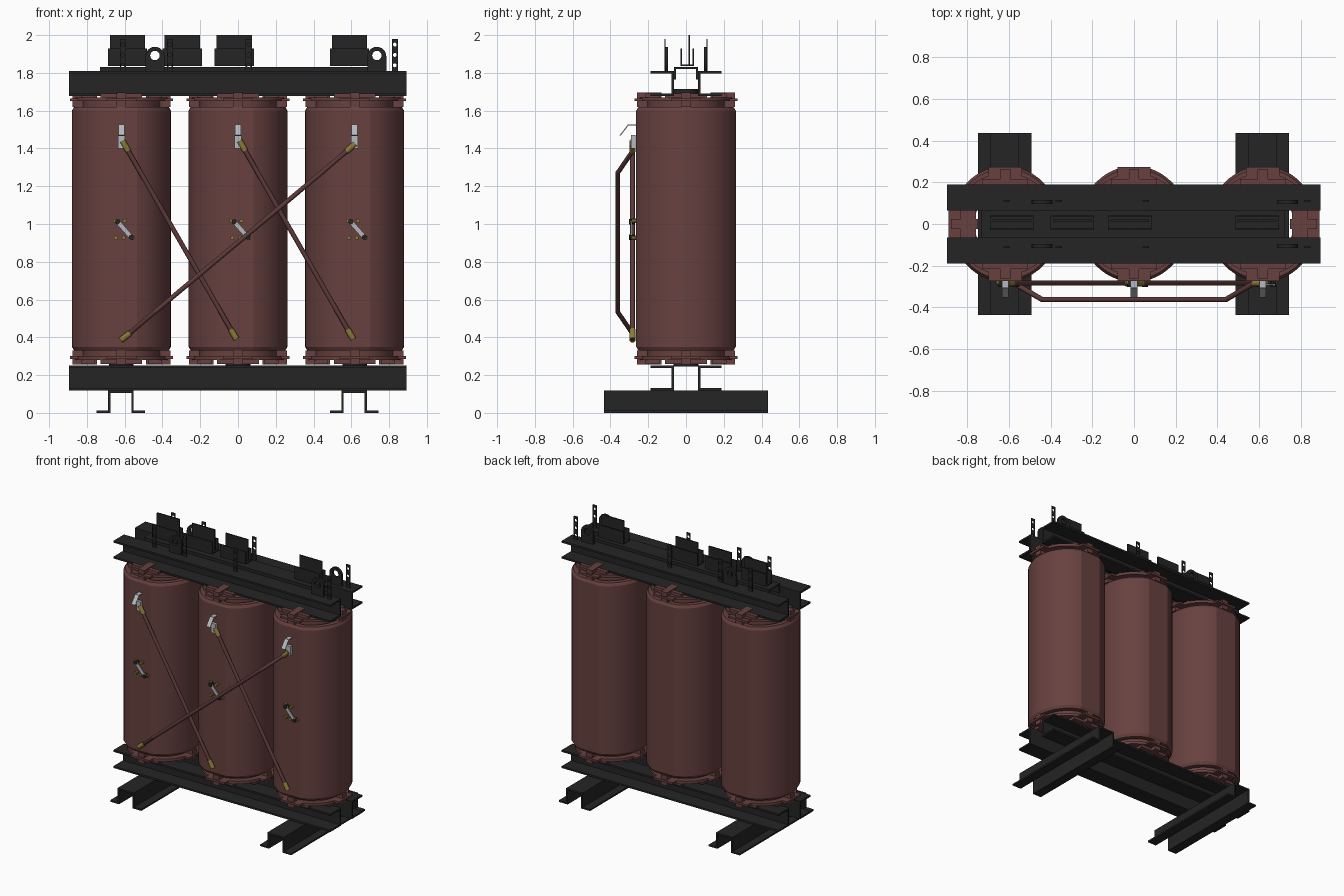
import bpy, bmesh
from math import sin, cos, pi, radians, asin
from mathutils import Vector, Matrix

cube = bpy.data.objects.get("Cube")
if cube:
    bpy.data.objects.remove(cube)


def material(name, r, g, b):
    m = bpy.data.materials.new(name)
    m.use_nodes = True
    m.diffuse_color = (r, g, b, 1)
    m.node_tree.nodes["Principled BSDF"].inputs["Base Color"].default_value = (r, g, b, 1)
    return m


RESIN = material("red brown resin", .135, .053, .050)
CABLE = material("dark brown cable", .105, .042, .040)
BLACK = material("black steel", .018, .018, .018)
BRASS = material("brass yellow", .26, .20, .035)
METAL = material("light grey metal", .46, .49, .52)
COILS = {"right": -.617, "middle": 0, "left": .617}


def finish(name, bm, mat, smooth=None):
    bmesh.ops.recalc_face_normals(bm, faces=bm.faces)
    me = bpy.data.meshes.new(name)
    bm.to_mesh(me)
    bm.free()
    me.materials.append(mat)
    ob = bpy.data.objects.new(name, me)
    bpy.context.collection.objects.link(ob)
    if smooth:
        bpy.ops.object.select_all(action='DESELECT')
        ob.select_set(True)
        bpy.context.view_layer.objects.active = ob
        bpy.ops.object.shade_smooth_by_angle(angle=radians(smooth))
    return ob


def add_box(bm, x, y, z, turn=None):
    """Box from three (low, high) ranges."""
    size = [b - a for a, b in (x, y, z)]
    mid = [(a + b) / 2 for a, b in (x, y, z)]
    mat = Matrix.Translation(mid) @ Matrix.Diagonal((*size, 1))
    bmesh.ops.create_cube(bm, size=1, matrix=turn @ mat if turn else mat)


def add_rod(bm, a, b, r, sides=12):
    a, b = Vector(a), Vector(b)
    d = b - a
    mat = Matrix.Translation((a + b) / 2) @ d.to_track_quat('Z', 'Y').to_matrix().to_4x4()
    bmesh.ops.create_cone(bm, cap_ends=True, segments=sides, radius1=r, radius2=r,
                          depth=d.length, matrix=mat)


def add_tube(bm, x, outline, profile):
    """Closed loft: profile is a loop of (scale, z) rings of the outline."""
    rings = [[bm.verts.new((x + px * s, py * s, z)) for px, py in outline] for s, z in profile]
    n = len(outline)
    for i, ring in enumerate(rings):
        nxt = rings[(i + 1) % len(rings)]
        for k in range(n):
            j = (k + 1) % n
            bm.faces.new((ring[k], ring[j], nxt[j], nxt[k]))


def extrude_path(bm, pts, thick, place, lo, hi):
    """Sheet metal: rectangles along a square-cornered 2D path, run from lo to hi."""
    h = thick / 2
    for (a, b), (c, d) in zip(pts, pts[1:]):
        place(bm, (min(a, c) - h, max(a, c) + h), (min(b, d) - h, max(b, d) + h), (lo, hi))


def along_x(bm, y, z, x):
    add_box(bm, x, y, z)


def along_y(bm, x, z, y):
    add_box(bm, x, y, z)


def circle(r, n=40, cx=0, cy=0):
    return [(cx + r * cos(2 * pi * i / n), cy + r * sin(2 * pi * i / n)) for i in range(n)]


def plate(name, loops, thick, loc, mat):
    """Upright flat plate in x and z with holes, made from filled outlines."""
    cu = bpy.data.curves.new(name, 'CURVE')
    cu.dimensions, cu.fill_mode, cu.extrude = '2D', 'BOTH', thick / 2
    for loop in loops:
        sp = cu.splines.new('POLY')
        sp.points.add(len(loop) - 1)
        for p, (u, v) in zip(sp.points, loop):
            p.co = (u, v, 0, 1)
        sp.use_cyclic_u = True
    cu.materials.append(mat)
    ob = bpy.data.objects.new(name, cu)
    ob.location, ob.rotation_euler = loc, (pi / 2, 0, 0)
    bpy.context.collection.objects.link(ob)
    bpy.ops.object.select_all(action='DESELECT')
    ob.select_set(True)
    bpy.context.view_layer.objects.active = ob
    bpy.ops.object.convert(target='MESH')


# Coil outline: round sides with flat front and back panels
R, HALF = .262, .083
edge = asin(HALF / R)
arc = [-pi / 2 + edge + (pi - 2 * edge) * i / 22 for i in range(23)]
side = [(R * cos(a), R * sin(a) * 1.06) for a in arc]
OUTLINE = side + [(-px, py) for px, py in reversed(side)]

for tag, cx in COILS.items():
    # Outer winding
    bm = bmesh.new()
    add_tube(bm, cx, OUTLINE, [(.955, .33), (1, .35), (1, 1.6), (.955, 1.62), (.83, 1.62), (.83, .33)])
    finish(tag + "_outer_winding", bm, RESIN, 12)

    # Inner winding and end rings
    bm = bmesh.new()
    add_tube(bm, cx, circle(1), [(.205, .295), (.205, 1.655), (.15, 1.655), (.15, .295)])
    for z in (.28, 1.65):
        add_tube(bm, cx, circle(1), [(.245, z), (.245, z + .02), (.15, z + .02), (.15, z)])
    finish(tag + "_inner_winding", bm, RESIN, 30)

    # Spacer blocks at both ends: a plate and a rib in four directions
    bm = bmesh.new()
    for k in range(4):
        turn = Matrix.Translation((cx, 0, 0)) @ Matrix.Rotation(k * pi / 2, 4, 'Z')
        for mid, s in ((.28, 1), (1.67, -1)):
            def zr(a, b):
                return tuple(sorted((mid + s * a, mid + s * b)))
            add_box(bm, (.14, .272), (-.08, .08), zr(.005, .02), turn)
            add_box(bm, (.13, .26), (-.025, .025), zr(-.025, .05), turn)
            add_box(bm, (.14, .215), (-.11, .11), zr(-.02, .005), turn)
    finish(tag + "_spacers", bm, RESIN)

    # Core leg
    bm = bmesh.new()
    add_rod(bm, (cx, 0, .245), (cx, 0, 1.715), .065, 24)
    finish(tag + "_core_leg", bm, BLACK, 30)

    # High voltage terminal
    bm = bmesh.new()
    add_box(bm, (cx - .018, cx + .018), (-.29, -.268), (1.40, 1.47))
    add_box(bm, (cx - .016, cx + .016), (-.305, -.26), (1.522, 1.528))
    tilt = Matrix.Translation((cx, -.305, 1.525)) @ Matrix.Rotation(radians(-38), 4, 'X')
    add_box(bm, (-.016, .016), (-.003, .003), (-.072, 0), tilt)
    finish(tag + "_terminal", bm, METAL)

    # Tap link bar with bolts and brass tap studs
    a, b = Vector((cx - .02, -.291, 1.012)), Vector((cx + .052, -.291, .93))
    bm = bmesh.new()
    tilt = Matrix.Translation((a + b) / 2) @ Matrix.Rotation(radians(41), 4, 'Y')
    add_box(bm, (-.055, .055), (-.004, .004), (-.012, .012),
            tilt @ Matrix.Rotation(radians(7.7), 4, 'Y'))
    finish(tag + "_tap_link", bm, METAL)
    bm = bmesh.new()
    for p in (a, b):
        add_rod(bm, p + Vector((0, .02, 0)), p - Vector((0, .01, 0)), .014, 8)
    finish(tag + "_tap_bolts", bm, BLACK, 30)
    bm = bmesh.new()
    for dx, z in ((-.035, 1.017), (.018, 1.017), (-.03, .927), (.012, .927), (.06, .927)):
        add_rod(bm, (cx + dx, -.255, z), (cx + dx, -.288, z), .011, 8)
    finish(tag + "_tap_studs", bm, BRASS, 30)

# Clamp channels, top and bottom, front and back
for level, z0, z1 in (("lower", .125, .245), ("upper", 1.685, 1.803)):
    for end, s in (("front", -1), ("back", 1)):
        bm = bmesh.new()
        extrude_path(bm, [(s * .182, z0), (s * .07, z0), (s * .07, z1), (s * .182, z1)],
                     .013, along_x, -.895, .893)
        finish(f"{level}_{end}_clamp", bm, BLACK)

# Yoke cover, a shallow tray between the upper clamps
bm = bmesh.new()
extrude_path(bm, [(-.058, 1.77), (-.058, 1.826), (.058, 1.826), (.058, 1.77)], .012, along_x, -.73, .72)
finish("yoke_cover", bm, BLACK)

# Hat-section feet
for tag, cx in (("right", -.62), ("left", .615)):
    bm = bmesh.new()
    extrude_path(bm, [(cx - .122, .006), (cx - .062, .006), (cx - .062, .112), (cx + .062, .112),
                      (cx + .062, .006), (cx + .122, .006)], .012, along_y, -.435, .435)
    finish(tag + "_foot", bm, BLACK)

# Low voltage connectors: an open channel holding a tall plate
for i, x in enumerate((-.585, -.295, -.02, .59)):
    bm = bmesh.new()
    extrude_path(bm, [(-.026, 1.925), (-.026, 1.84), (.038, 1.84), (.038, 1.925)],
                 .007, along_x, x - .104, x + .104)
    add_box(bm, (x - .093, x + .093), (.012, .022), (1.84, 2.0))
    finish(f"low_voltage_connector_{i + 1}", bm, BLACK)

# Lifting lugs and perforated straps on both upper clamps
dome = [(.05 * cos(pi * i / 12), 1.888 + .05 * sin(pi * i / 12)) for i in range(13)]
lug = [dome + [(-.05, 1.8), (.05, 1.8)], circle(.025, 16, 0, 1.892)]
strap = [[(-.016, 1.8), (.016, 1.8), (.016, 1.98), (-.016, 1.98)]]
strap += [circle(.0105, 12, 0, z) for z in (1.84, 1.895, 1.95)]
for end, y in (("front", -.105), ("back", .105)):
    for i, x in enumerate((-.44, .735)):
        plate(f"{end}_lifting_lug_{i + 1}", lug, .018, (x, y, 0), BLACK)
    for i, x in enumerate((-.61, -.36, .057, .83)):
        plate(f"{end}_strap_{i + 1}", strap, .006, (x, y * 1.06, 0), BLACK)

# Delta connection cables with brass sleeves
Y = -.283
PATHS = {
    "right_cable": [(-.612, Y, 1.44), (-.008, Y, .39)],
    "left_cable": [(.008, Y, 1.44), (.61, Y, .39)],
    "cross_cable": [(.62, Y, 1.425), (.575, Y, 1.385), (.44, -.362, 1.27),
                    (-.44, -.362, .535), (-.575, Y, .42), (-.62, Y, .385)],
}
for name, pts in PATHS.items():
    bm = bmesh.new()
    for a, b in zip(pts, pts[1:]):
        add_rod(bm, a, b, .0125)
    for p in pts[1:-1]:
        bmesh.ops.create_uvsphere(bm, u_segments=12, v_segments=8, radius=.0125,
                                  matrix=Matrix.Translation(p))
    finish(name, bm, CABLE, 35)
    bm = bmesh.new()
    for a, b in ((pts[0], pts[1]), (pts[-1], pts[-2])):
        a, b = Vector(a), Vector(b)
        add_rod(bm, a, a + (b - a).normalized() * .06, .016)
    finish(name + "_sleeves", bm, BRASS, 35)
